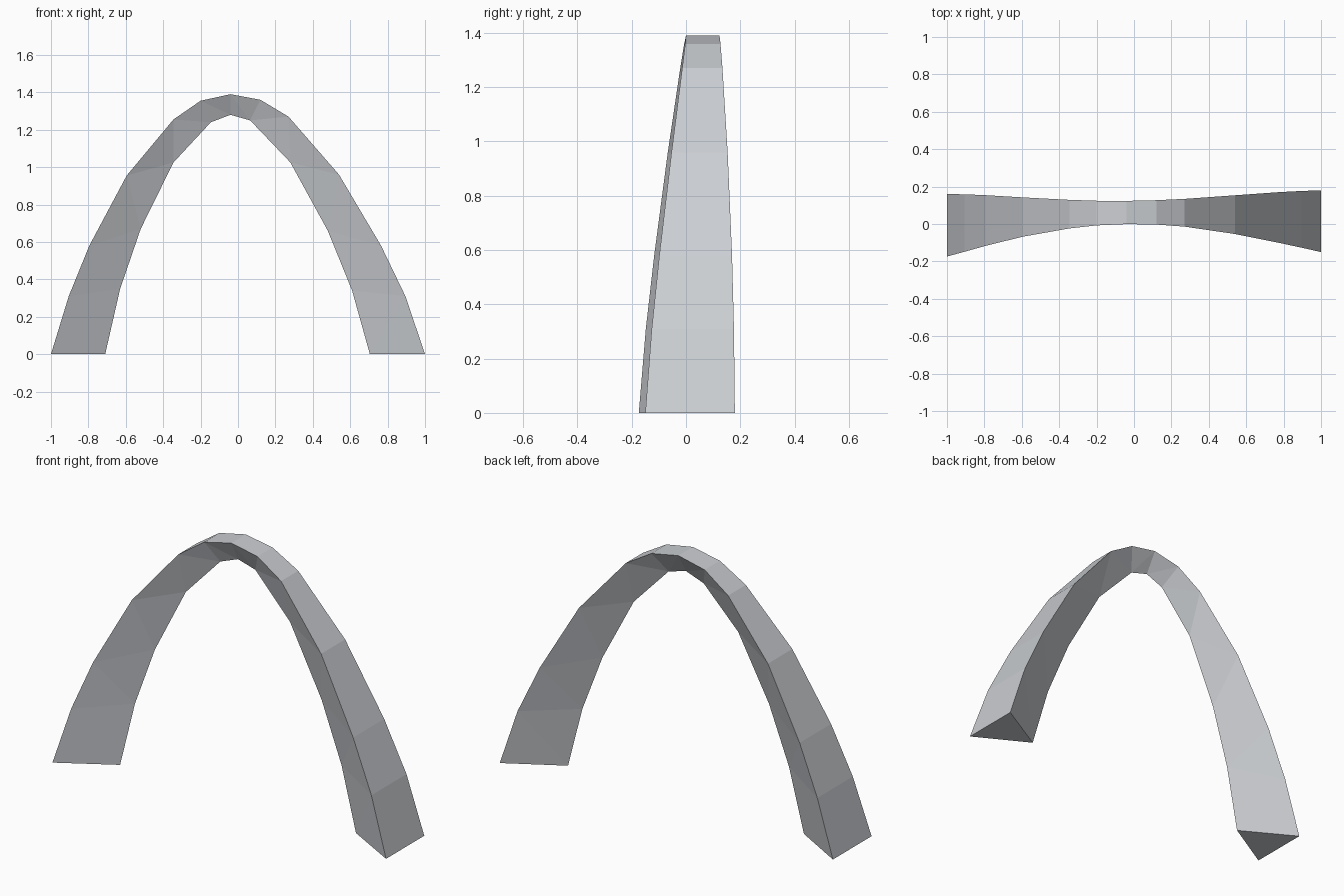
import bpy
import bmesh

cube = bpy.data.objects.get("Cube")
if cube:
    bpy.data.objects.remove(cube, do_unlink=True)

CROWN = 1.39

# Stations along the arch: outer edge (x, z) and inner ridge (x, z)
STATIONS = [
    ((-1.0, 0.0), (-.71, 0.0)),
    ((-.905, .31), (-.63, .35)),
    ((-.795, .58), (-.52, .67)),
    ((-.595, .955), (-.345, 1.025)),
    ((-.345, 1.255), (-.345, 1.025)),
    ((-.2, 1.355), (-.145, 1.24)),
    ((-.04, CROWN), (-.04, 1.28)),
    ((.12, 1.36), (.065, 1.25)),
    ((.27, 1.27), (.28, 1.025)),
    ((.54, .96), (.28, 1.025)),
    ((.765, .58), (.48, .66)),
    ((.895, .31), (.61, .34)),
    ((1.0, 0.0), (.705, 0.0)),
]


def depth_limits(x, z):
    """Front and back y of the outer face, tapering toward the crown."""
    t = z / CROWN
    front = -.162 * (1 - t ** 1.25) + .012 * x
    back = .17 - .046 * t ** 2 + .01 * x
    return front, back


def make_material(name, colour):
    mat = bpy.data.materials.new(name)
    mat.use_nodes = True
    mat.diffuse_color = colour
    mat.node_tree.nodes["Principled BSDF"].inputs["Base Color"].default_value = colour
    return mat


# Triangular cross-sections lofted into one closed arch
bm = bmesh.new()
rings = []
for (ox, oz), (ix, iz) in STATIONS:
    front, back = depth_limits(ox, oz)
    inner_front, inner_back = depth_limits(ix, iz)
    ridge = (inner_front + inner_back) / 2
    rings.append([bm.verts.new(co) for co in
                  ((ox, front, oz), (ox, back, oz), (ix, ridge, iz))])

for a, b in zip(rings, rings[1:]):
    for i in range(3):
        j = (i + 1) % 3
        bm.faces.new((a[i], a[j], b[j], b[i]))

# Foot caps
bm.faces.new(rings[0])
bm.faces.new(rings[-1])

# Stations sharing an inner ridge point collapse to triangles
bmesh.ops.remove_doubles(bm, verts=bm.verts, dist=.02)
bmesh.ops.triangulate(bm, faces=bm.faces)
bmesh.ops.recalc_face_normals(bm, faces=bm.faces)

mesh = bpy.data.meshes.new("arch")
bm.to_mesh(mesh)
bm.free()
mesh.materials.append(make_material("brushed steel grey", (.6, .62, .65, 1)))
arch = bpy.data.objects.new("arch", mesh)
bpy.context.collection.objects.link(arch)
